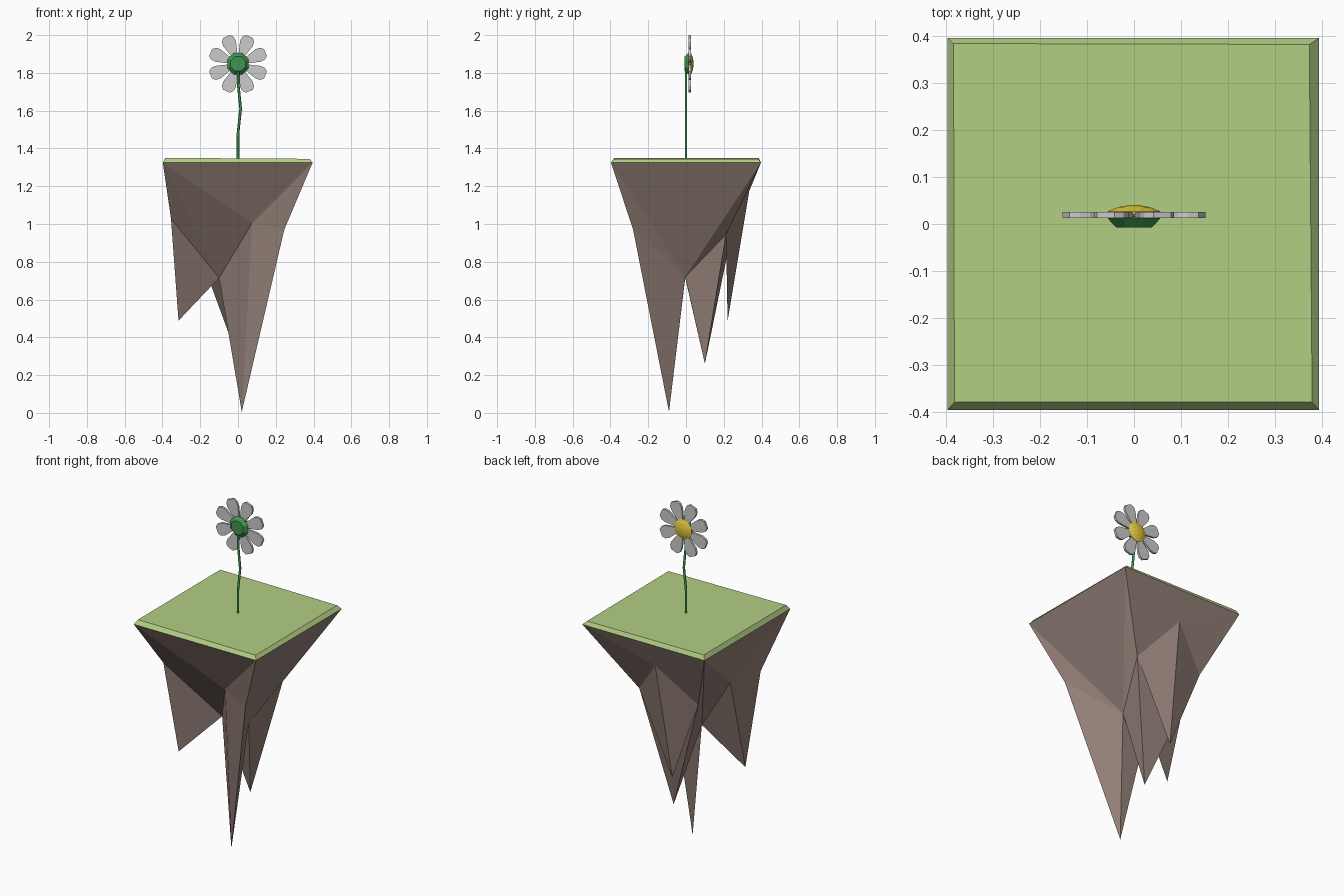
import bpy, bmesh, math
from mathutils import Vector

if "Cube" in bpy.data.objects:
    bpy.data.objects.remove(bpy.data.objects["Cube"])


def material(name, rgb):
    m = bpy.data.materials.new(name)
    m.diffuse_color = (*rgb, 1)
    m.use_nodes = True
    m.node_tree.nodes["Principled BSDF"].inputs["Base Color"].default_value = m.diffuse_color
    return m


def make_object(name, verts, faces, mat=None):
    me = bpy.data.meshes.new(name)
    me.from_pydata(verts, [], faces)
    bm = bmesh.new()
    bm.from_mesh(me)
    bmesh.ops.recalc_face_normals(bm, faces=bm.faces)
    bm.to_mesh(me)
    bm.free()
    ob = bpy.data.objects.new(name, me)
    bpy.context.collection.objects.link(ob)
    if mat:
        me.materials.append(mat)
    return ob


def lathe_y(name, profile, sides, centre_z, mat):
    """Closed stack of (radius, y) rings around the y axis."""
    verts, faces = [], []
    for r, y in profile:
        for i in range(sides):
            a = 2 * math.pi * (i + 0.5) / sides
            verts.append((r * math.cos(a), y, centre_z + r * math.sin(a)))
    for k in range(len(profile) - 1):
        for i in range(sides):
            j = (i + 1) % sides
            faces.append((k * sides + i, k * sides + j,
                          (k + 1) * sides + j, (k + 1) * sides + i))
    faces.append(tuple(range(sides)))
    faces.append(tuple(range((len(profile) - 1) * sides, len(profile) * sides)))
    return make_object(name, verts, faces, mat)


rock_mat = material("rock", (0.30, 0.22, 0.19))
grass_mat = material("grass", (0.45, 0.62, 0.23))
green_mat = material("leaf_green", (0.05, 0.30, 0.08))
yellow_mat = material("yellow", (0.80, 0.60, 0.05))

# Rock: four corners, a faceted underside and four spikes hanging from it
points = {
    "FL": (-.398, -.397, 1.325), "FR": (.395, -.397, 1.325),
    "BR": (.395, .397, 1.325), "BL": (-.398, .397, 1.325),
    "a": (.075, -.227, 1.005), "b": (.245, -.28, .97),
    "c": (.073, -.004, .72), "d": (-.10, -.004, .715),
    "e": (-.355, -.185, 1.03), "f": (-.33, .06, 1.05),
    "g": (-.25, .245, .967), "h": (-.035, .335, 1.175),
    "k": (.155, .212, .945),
    "T0": (.02, -.09, .005), "T1": (-.315, -.10, .488),
    "T2": (.01, .10, .26), "T3": (-.065, .22, .485),
}
spikes = {"T0": "abcd", "T1": "edf", "T2": "gdck", "T3": "hgk"}
underside = ("FL FR a,FR b a,FR c b,FR BR c,BR k c,BR h k,BR BL h,BL g h,"
             "BL d g,BL f d,BL FL f,FL e f,FL d e,FL a d,FL FR BR BL")
names = list(points)
faces = [tuple(names.index(n) for n in f.split()) for f in underside.split(",")]
for tip, ring in spikes.items():
    for p, q in zip(ring, ring[1:] + ring[0]):
        faces.append((names.index(p), names.index(q), names.index(tip)))
make_object("rock", list(points.values()), faces, rock_mat)

# Grass slab with sloping rim
slab = [points[n] for n in ("FL", "FR", "BR", "BL")]
slab += [(-.383, -.38, 1.35), (.38, -.38, 1.345), (.374, .383, 1.345), (-.385, .385, 1.35)]
rim = [(i, (i + 1) % 4, (i + 1) % 4 + 4, i + 4) for i in range(4)]
make_object("grass_top", slab, [(0, 1, 2, 3), (4, 5, 6, 7)] + rim, grass_mat)

# Stem
curve = bpy.data.curves.new("stem", "CURVE")
curve.dimensions = "3D"
curve.bevel_depth = 0.007
curve.bevel_resolution = 1
curve.use_fill_caps = True
path = [(0, 1.34), (0, 1.48), (.014, 1.61), (.001, 1.74), (0, 1.84)]
spline = curve.splines.new("POLY")
spline.points.add(len(path) - 1)
for p, (x, z) in zip(spline.points, path):
    p.co = (x, 0, z, 1)
curve.materials.append(green_mat)
bpy.context.collection.objects.link(bpy.data.objects.new("stem", curve))

# Flower head: calyx in front, yellow centre behind
Z = 1.848
lathe_y("calyx", [(.042, -.007), (.061, .012), (.055, .016)], 8, Z, green_mat)
lathe_y("flower_centre", [(.058, .02), (.058, .027), (.035, .036), (.012, .04)],
        12, Z, yellow_mat)

# Eight flat petals (distance from centre, half width)
half = [(.03, .012), (.06, .02), (.115, .036), (.14, .034), (.157, .02)]
outline = half + [(r, -w) for r, w in reversed(half)]
n = len(outline)
verts, faces = [], []
for i in range(8):
    a = math.radians(22.5 + 45 * i)
    out = Vector((math.cos(a), 0, math.sin(a)))
    side = Vector((-math.sin(a), 0, math.cos(a)))
    s = len(verts)
    for y in (.013, .026):
        verts += [out * r + side * w + Vector((0, y, Z)) for r, w in outline]
    faces += [tuple(range(s, s + n)), tuple(range(s + n, s + 2 * n))]
    faces += [(s + j, s + (j + 1) % n, s + n + (j + 1) % n, s + n + j) for j in range(n)]
make_object("petals", verts, faces)
